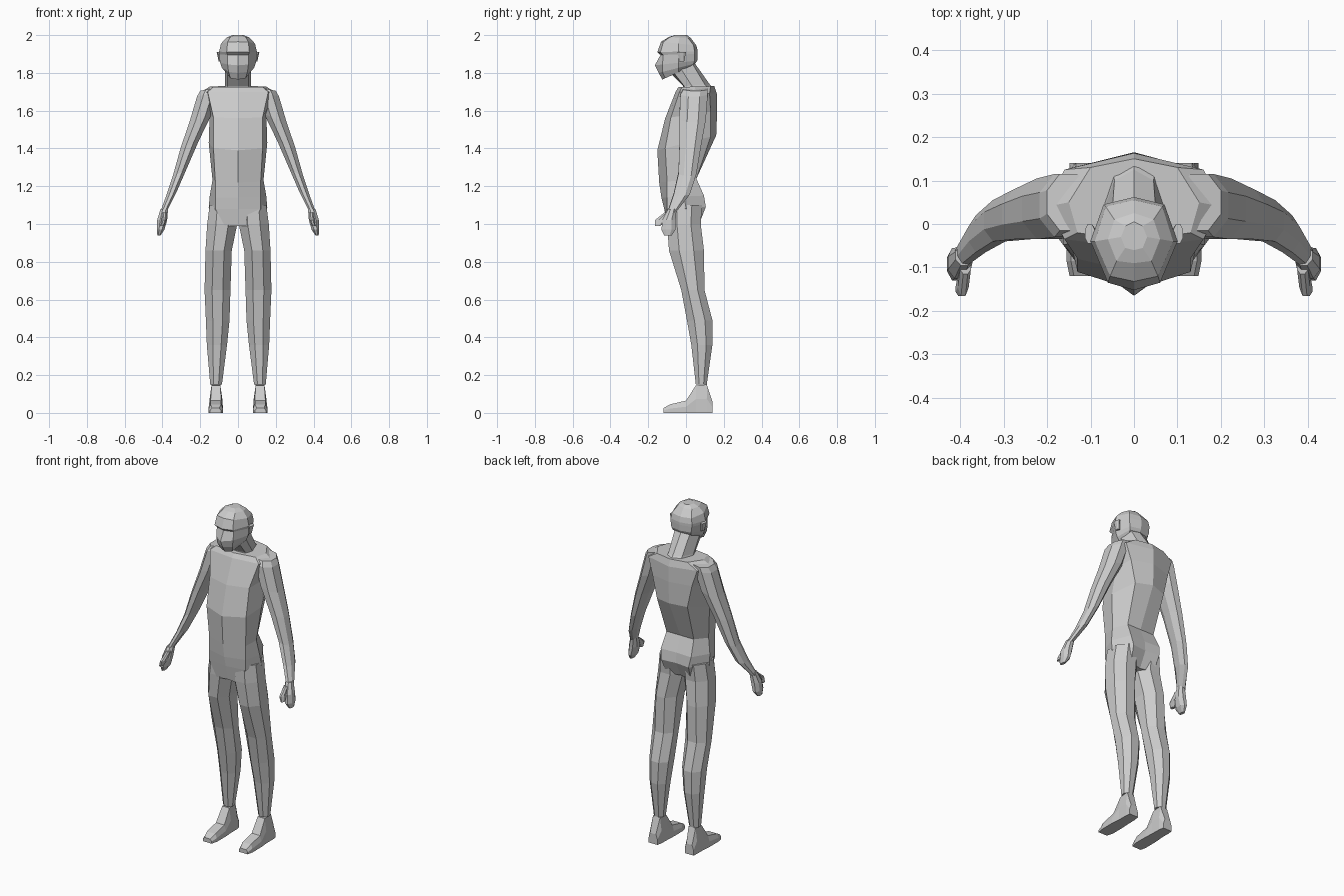
import bpy, bmesh, math
from mathutils import Vector

default = bpy.data.objects.get("Cube")
if default:
    bpy.data.objects.remove(default, do_unlink=True)

clay = bpy.data.materials.new("plain grey")
clay.use_nodes = True
grey = (0.6, 0.6, 0.6, 1.0)
clay.diffuse_color = grey
clay.node_tree.nodes["Principled BSDF"].inputs["Base Color"].default_value = grey


def loft(name, rings):
    """Skin a list of equally long point rings and cap both ends."""
    bm = bmesh.new()
    loops = [[bm.verts.new(point) for point in ring] for ring in rings]
    count = len(loops[0])
    for lower, upper in zip(loops, loops[1:]):
        for i in range(count):
            j = (i + 1) % count
            bm.faces.new((lower[i], lower[j], upper[j], upper[i]))
    bm.faces.new(loops[0])
    bm.faces.new(loops[-1])
    bmesh.ops.recalc_face_normals(bm, faces=bm.faces)
    mesh = bpy.data.meshes.new(name)
    bm.to_mesh(mesh)
    bm.free()
    mesh.materials.append(clay)
    part = bpy.data.objects.new(name, mesh)
    bpy.context.collection.objects.link(part)
    return part


def body_ring(z_front, z_back, front, corner, side, rear, back):
    """Symmetric ring of eight points, tilted between front and back heights."""
    half = [(0, front), corner, side, rear, (0, back)]
    outline = half + [(-x, y) for x, y in reversed(half[1:-1])]
    slope = (z_back - z_front) / (back - front)
    return [Vector((x, y, z_front + slope * (y - front))) for x, y in outline]


def limb_ring(z, x_in, x_out, y_front, y_back, tilt=0):
    """Eight-sided ring filling the given extents; tilt lowers the outer edge."""
    ring = []
    for step in range(8):
        angle = math.radians(45 * step + 22.5)
        across = math.cos(angle) / math.cos(math.pi / 8)
        along = math.sin(angle) / math.cos(math.pi / 8)
        ring.append(Vector(((x_in + x_out + across * (x_out - x_in)) / 2,
                            (y_front + y_back + along * (y_back - y_front)) / 2,
                            z - tilt * across)))
    return ring


def box_ring(y, x_in, x_out, bottom, top, inset=0.01):
    """Upright ring with bevelled top edges, for feet."""
    return [Vector(p) for p in ((x_in, y, bottom), (x_out, y, bottom),
            (x_out, y, (bottom + top) / 2), (x_out - inset, y, top),
            (x_in + inset, y, top), (x_in, y, (bottom + top) / 2))]


def pair(name, rings):
    """Build a part on the model's left and mirror it to the right."""
    loft("left_" + name, rings)
    loft("right_" + name, [[Vector((-p.x, p.y, p.z)) for p in r] for r in rings])


# Torso from hips to shoulder tops
loft("torso", [body_ring(*r) for r in (
    (0.99, 1.0, -.09, (.07, -.10), (.13, 0), (.08, .07), .05),
    (1.08, 1.09, -.115, (.12, -.1), (.155, 0), (.09, .105), .095),
    (1.14, 1.15, -.13, (.12, -.1), (.15, -.01), (.1, .095), .09),
    (1.22, 1.24, -.142, (.12, -.1), (.135, -.02), (.09, .055), .055),
    (1.39, 1.47, -.152, (.13, -.11), (.155, 0), (.1, .13), .16),
    (1.56, 1.6, -.11, (.13, -.08), (.15, .03), (.13, .13), .165),
    (1.7, 1.69, -.055, (.16, -.035), (.2, .04), (.16, .125), .163),
    (1.725, 1.73, -.04, (.13, -.02), (.15, .05), (.1, .13), .15))])

# Slanted neck
loft("neck", [body_ring(*r) for r in (
    (1.68, 1.7, -.01, (.06, 0), (.075, .06), (.05, .14), .155),
    (1.73, 1.74, -.015, (.055, -.01), (.07, .03), (.045, .1), .125),
    (1.8, 1.86, -.085, (.055, -.07), (.07, -.03), (.05, .03), .04))])

# Head with brow ledge, nose and jaw
loft("head", [body_ring(*r) for r in (
    (1.765, 1.83, -.125, (.04, -.11), (.065, -.04), (.05, .01), .02),
    (1.8, 1.85, -.145, (.05, -.125), (.085, -.04), (.06, .04), .05),
    (1.84, 1.865, -.165, (.055, -.125), (.095, -.04), (.065, .045), .06),
    (1.895, 1.9, -.135, (.055, -.12), (.1, -.04), (.07, .045), .062),
    (1.91, 1.915, -.152, (.06, -.135), (.1, -.04), (.07, .045), .062),
    (1.965, 1.945, -.132, (.055, -.12), (.09, -.04), (.065, .04), .055),
    (1.99, 1.985, -.09, (.04, -.085), (.06, -.035), (.045, .01), .025),
    (2.0, 2.0, -.06, (.02, -.055), (.03, -.03), (.02, -.005), .005))])
pair("ear", [limb_ring(1.86, .085, .102, -.035, -.01),
             limb_ring(1.91, .09, .113, -.045, 0)])

# Arms, hands and thumbs
pair("arm", [limb_ring(*r) for r in (
    (1.715, .1, .2, -.015, .115, .01),
    (1.69, .1, .217, -.03, .115, .015),
    (1.56, .14, .257, -.035, .105, .02),
    (1.42, .21, .303, -.035, .08, .015),
    (1.27, .275, .345, -.04, .055, .015),
    (1.16, .325, .38, -.065, .02, .01),
    (1.07, .37, .413, -.095, -.05, .01))])
pair("hand", [limb_ring(*r) for r in (
    (1.08, .37, .41, -.095, -.05),
    (1.02, .375, .428, -.125, -.055),
    (0.97, .39, .43, -.13, -.055),
    (0.94, .41, .427, -.115, -.075))])
pair("thumb", [limb_ring(*r) for r in (
    (1.06, .375, .4, -.115, -.08),
    (1.02, .38, .405, -.165, -.1),
    (0.99, .39, .41, -.165, -.135))])

# Legs down to the heels
pair("leg", [limb_ring(*r) for r in (
    (1.1, .01, .15, -.1, .085),
    (1.0, .004, .163, -.1, .078),
    (0.86, .033, .172, -.09, .095),
    (0.65, .04, .177, -.025, .098),
    (0.49, .045, .17, .005, .14),
    (0.36, .058, .165, .028, .14),
    (0.15, .085, .147, .052, .11))])
pair("foot", [box_ring(*r) for r in (
    (.14, .09, .148, 0, .06),
    (.11, .084, .15, 0, .15),
    (.052, .083, .15, 0, .145),
    (.0, .08, .155, 0, .065),
    (-.085, .08, .155, 0, .045),
    (-.12, .09, .148, 0, .025))])
